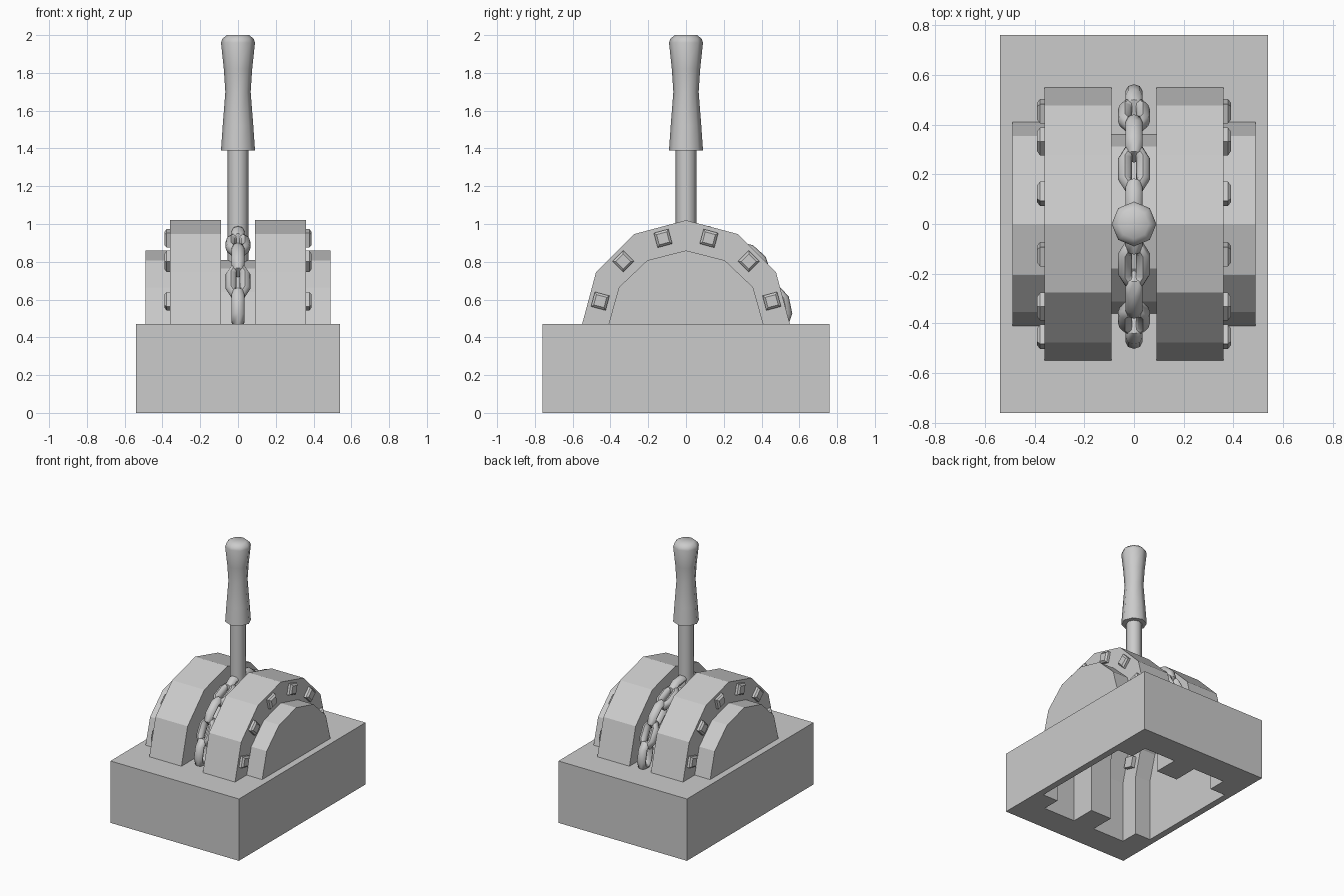
import bpy, bmesh, math
from mathutils import Matrix, Vector

cube = bpy.data.objects.get("Cube")
if cube:
    bpy.data.objects.remove(cube, do_unlink=True)

GREY = (0.6, 0.6, 0.6, 1)
grey = bpy.data.materials.new("plain grey")
grey.use_nodes = True
grey.diffuse_color = GREY
grey.node_tree.nodes["Principled BSDF"].inputs["Base Color"].default_value = GREY

TOP = 0.47  # height of the base block


def finish(bm, name, smooth=None, fix_normals=True):
    if fix_normals:
        bmesh.ops.recalc_face_normals(bm, faces=bm.faces)
    mesh = bpy.data.meshes.new(name)
    bm.to_mesh(mesh)
    bm.free()
    mesh.materials.append(grey)
    obj = bpy.data.objects.new(name, mesh)
    bpy.context.collection.objects.link(obj)
    if smooth:
        bpy.ops.object.select_all(action="DESELECT")
        obj.select_set(True)
        bpy.context.view_layer.objects.active = obj
        bpy.ops.object.shade_smooth_by_angle(angle=math.radians(smooth))
    return obj


def lathe(name, profile, sides, smooth):
    """Turn (radius, z) points around the z axis."""
    bm = bmesh.new()
    verts = [bm.verts.new((r, 0, z)) for r, z in profile]
    edges = [bm.edges.new(pair) for pair in zip(verts, verts[1:])]
    bmesh.ops.spin(bm, geom=verts + edges, cent=(0, 0, 0), axis=(0, 0, 1),
                   angle=math.tau, steps=sides)
    bmesh.ops.remove_doubles(bm, verts=bm.verts, dist=0.0005)
    return finish(bm, name, smooth)


# Base block with a stepped well that follows the drum outline
def in_well(x, y):
    x, y = abs(x), abs(y)
    if x < 0.09:
        return y < 0.36
    return y < 0.55 if x < 0.36 else (x < 0.49 and y < 0.41)


xs = [-0.54, -0.49, -0.36, -0.09, 0.09, 0.36, 0.49, 0.54]
ys = [-0.76, -0.55, -0.41, -0.36, 0.36, 0.41, 0.55, 0.76]
bm = bmesh.new()
for x0, x1 in zip(xs, xs[1:]):
    for y0, y1 in zip(ys, ys[1:]):
        if not in_well((x0 + x1) / 2, (y0 + y1) / 2):
            corners = [(x0, y0), (x1, y0), (x1, y1), (x0, y1)]
            bm.faces.new([bm.verts.new((x, y, 0)) for x, y in corners])
bmesh.ops.remove_doubles(bm, verts=bm.verts, dist=0.001)
raised = bmesh.ops.extrude_face_region(bm, geom=bm.faces[:])["geom"]
bmesh.ops.translate(bm, vec=(0, 0, TOP),
                    verts=[v for v in raised if isinstance(v, bmesh.types.BMVert)])
finish(bm, "base")

# Half drum: two wide rings, side hubs and the chain groove, open underneath
half = [(0.09, 0.36), (0.09, 0.55), (0.36, 0.55), (0.36, 0.41), (0.49, 0.41), (0.49, 0)]
profile = [(-x, r) for x, r in reversed(half)] + half
bm = bmesh.new()
rows = []
for step in range(7):
    a = math.radians(30 * step)
    row = []
    for x, r in profile:
        drop = 0 if r > 0.5 else 0.02 * math.sin(a)
        row.append(bm.verts.new((x, r * math.cos(a), TOP + r * math.sin(a) - drop)))
    rows.append(row)
for lower, upper in zip(rows, rows[1:]):
    for i in range(len(profile) - 1):
        bm.faces.new((lower[i], lower[i + 1], upper[i + 1], upper[i]))
bmesh.ops.remove_doubles(bm, verts=bm.verts, dist=0.0005)
# The hub end caps meet at a point; merge the stacked centre points
for side in (-1, 1):
    centre = [v for v in bm.verts if abs(v.co.x - side * 0.49) < 0.001
              and abs(v.co.y) < 0.001 and v.co.z < TOP + 0.01]
    bmesh.ops.pointmerge(bm, verts=centre, merge_co=Vector((side * 0.49, 0, TOP)))
bm.normal_update()
if sum(f.normal.z for f in bm.faces) < 0:
    bmesh.ops.reverse_faces(bm, faces=bm.faces)
finish(bm, "drum", fix_normals=False)

# Square bolts around the outer face of each ring
for side, label in ((1, "left"), (-1, "right")):
    for i, deg in enumerate((15, 45, 75, 105, 135, 165)):
        a = math.radians(deg)
        bm = bmesh.new()
        bmesh.ops.create_cube(bm, size=1)
        bmesh.ops.scale(bm, vec=(0.06, 0.08, 0.08), verts=bm.verts)
        outer = [e for e in bm.edges if all(v.co.x * side > 0 for v in e.verts)]
        bmesh.ops.bevel(bm, geom=outer, offset=0.012, segments=1, affect="EDGES")
        bolt = finish(bm, f"{label}_bolt_{i + 1}")
        bolt.matrix_world = (Matrix.Translation((side * 0.36, 0, TOP))
                             @ Matrix.Rotation(a, 4, "X")
                             @ Matrix.Translation((0, 0.47, 0)))


# Chain links: a rounded-rectangle loop with an eight-sided section
def chain_link(name, deg, turned):
    bm = bmesh.new()
    loop = []
    for cx, cz, start in ((0, 0.045, 0), (0, -0.045, 180)):
        for k in range(4):
            a = math.radians(start + 60 * k)
            out = Vector((math.cos(a), 0, math.sin(a)))
            ring = []
            for j in range(8):
                b = math.tau * j / 8
                p = Vector((cx, 0, cz)) + out * (0.037 + 0.028 * math.cos(b))
                ring.append(bm.verts.new(p + Vector((0, 0.034 * math.sin(b), 0))))
            loop.append(ring)
    for i, ring in enumerate(loop):
        nxt = loop[(i + 1) % len(loop)]
        for j in range(8):
            k = (j + 1) % 8
            bm.faces.new((ring[j], ring[k], nxt[k], nxt[j]))
    link = finish(bm, name, 50)
    link.matrix_world = (Matrix.Translation((0, 0.03, TOP - 0.01))
                         @ Matrix.Rotation(math.radians(deg), 4, "X")
                         @ Matrix.Translation((0, 0.47, 0))
                         @ Matrix.Rotation(math.radians(90 if turned else 0), 4, "Z"))


for i, deg in enumerate((12, 30, 48, 66, 84)):
    chain_link(f"back_chain_link_{i + 1}", deg, i % 2 == 0)
    chain_link(f"front_chain_link_{i + 1}", 180 - deg, i % 2 == 0)

# Lever: plain rod and waisted grip
lathe("lever_rod", [(0, 0.78), (0.055, 0.78), (0.055, 1.42), (0, 1.42)], 8, 50)
lathe("lever_grip", [(0, 1.39), (0.09, 1.39), (0.081, 1.52), (0.067, 1.7),
                     (0.075, 1.82), (0.09, 1.96), (0.083, 1.98), (0.06, 2.0),
                     (0, 2.0)], 8, 60)
